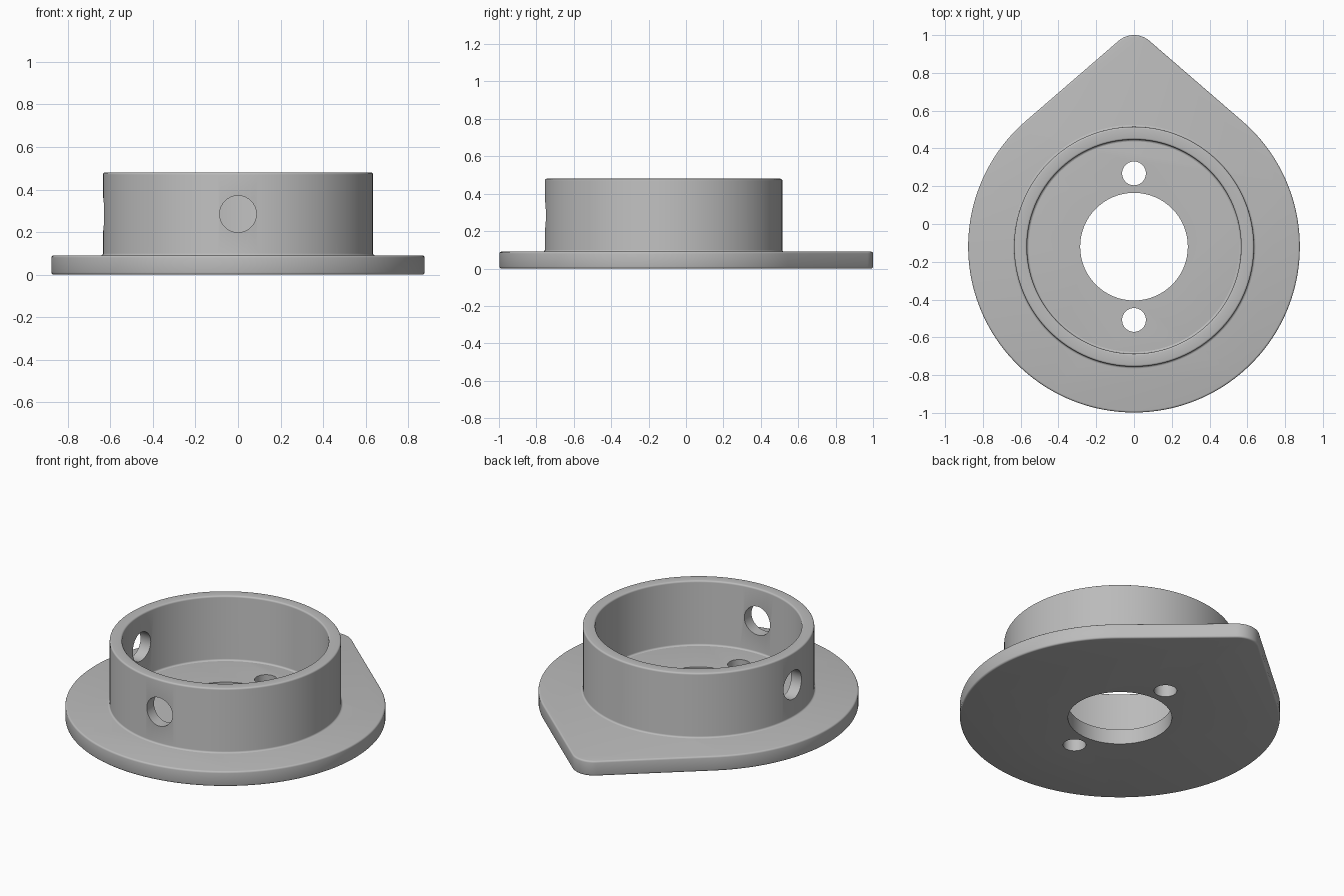
import bpy, bmesh, math
from mathutils import Matrix, Vector

if "Cube" in bpy.data.objects:
    bpy.data.objects.remove(bpy.data.objects["Cube"])

CY = -0.12            # centre of the round body
PLATE_R, PLATE_H = 0.878, 0.09
RING_OUT, RING_IN, RING_H = 0.635, 0.567, 0.48
TIP_R = 0.125
EDGE = 0.01           # small edge rounding

grey = bpy.data.materials.new("plain grey")
grey.use_nodes = True
grey.diffuse_color = (0.5, 0.5, 0.5, 1)
grey.node_tree.nodes["Principled BSDF"].inputs["Base Color"].default_value = (0.5, 0.5, 0.5, 1)


def add_object(name, bm):
    bmesh.ops.recalc_face_normals(bm, faces=bm.faces)
    mesh = bpy.data.meshes.new(name)
    bm.to_mesh(mesh)
    bm.free()
    mesh.materials.append(grey)
    obj = bpy.data.objects.new(name, mesh)
    bpy.context.collection.objects.link(obj)
    return obj


def arc(cx, cy, r, start, end, steps):
    angles = [math.radians(start + (end - start) * i / steps) for i in range(steps + 1)]
    return [(cx + r * math.cos(a), cy + r * math.sin(a)) for a in angles]


def cutter(name, location, radius, depth, axis="Z"):
    bm = bmesh.new()
    turn = {"Z": Matrix(), "X": Matrix.Rotation(math.pi / 2, 4, "Y"),
            "Y": Matrix.Rotation(math.pi / 2, 4, "X")}[axis]
    bmesh.ops.create_cone(bm, cap_ends=True, segments=64, radius1=radius, radius2=radius,
                          depth=depth, matrix=Matrix.Translation(location) @ turn)
    obj = add_object(name, bm)
    obj.hide_render = True
    obj.hide_set(True)
    return obj


def cut(obj, tools):
    for tool in tools:
        mod = obj.modifiers.new(tool.name, "BOOLEAN")
        mod.operation = "DIFFERENCE"
        mod.solver = "EXACT"
        mod.object = tool


def apply_and_smooth(obj):
    bpy.ops.object.select_all(action="DESELECT")
    obj.select_set(True)
    bpy.context.view_layer.objects.active = obj
    for mod in list(obj.modifiers):
        bpy.ops.object.modifier_apply(modifier=mod.name)
    bpy.ops.object.shade_smooth_by_angle(angle=math.radians(35))


# Teardrop base plate: big arc joined by tangents to a small tip arc
tip_y = 1 - TIP_R
tangent = math.degrees(math.asin((PLATE_R - TIP_R) / (tip_y - CY)))
outline = arc(0, tip_y, TIP_R, tangent, 180 - tangent, 16)
outline += arc(0, CY, PLATE_R, 180 - tangent, 360 + tangent, 128)
bm = bmesh.new()
face = bm.faces.new([bm.verts.new((x, y, 0)) for x, y in outline])
top = bmesh.ops.extrude_face_region(bm, geom=[face])["geom"]
bmesh.ops.translate(bm, vec=(0, 0, PLATE_H),
                    verts=[v for v in top if isinstance(v, bmesh.types.BMVert)])
plate = add_object("base_plate", bm)
bevel = plate.modifiers.new("rounded edge", "BEVEL")
bevel.width, bevel.segments = EDGE, 3
bevel.limit_method, bevel.angle_limit = "ANGLE", math.radians(50)

# Centre opening and two screw holes
cut(plate, [cutter("centre_cutter", (0, CY, 0), 0.285, 1)]
    + [cutter("screw_cutter", (0, CY + s * 0.388, 0), 0.063, 1) for s in (-1, 1)])
apply_and_smooth(plate)

# Upright ring: turned profile with rounded rims and filleted foot
foot = PLATE_H - 0.02
profile = [(RING_OUT + EDGE, foot)]
profile += arc(RING_OUT + EDGE, PLATE_H + EDGE, EDGE, 270, 180, 4)
profile += arc(RING_OUT - EDGE, RING_H - EDGE, EDGE, 0, 90, 4)
profile += arc(RING_IN + EDGE, RING_H - EDGE, EDGE, 90, 180, 4)
profile += arc(RING_IN - EDGE, PLATE_H + EDGE, EDGE, 0, -90, 4)
profile += [(RING_IN - EDGE, foot)]
bm = bmesh.new()
verts = [bm.verts.new((r, 0, z)) for r, z in profile]
edges = [bm.edges.new((a, b)) for a, b in zip(verts, verts[1:] + verts[:1])]
bmesh.ops.spin(bm, geom=verts + edges, axis=(0, 0, 1), cent=(0, 0, 0),
               angle=math.tau, steps=128, use_merge=True)
bmesh.ops.remove_doubles(bm, verts=bm.verts, dist=0.0001)
bmesh.ops.translate(bm, verts=bm.verts, vec=Vector((0, CY, 0)))
ring = add_object("upright_ring", bm)

# Round holes through the front and one side of the ring
cut(ring, [cutter("front_hole_cutter", (0, CY - 0.6, 0.285), 0.086, 0.3, "Y"),
           cutter("side_hole_cutter", (-0.6, CY, 0.285), 0.086, 0.3, "X")])
apply_and_smooth(ring)
